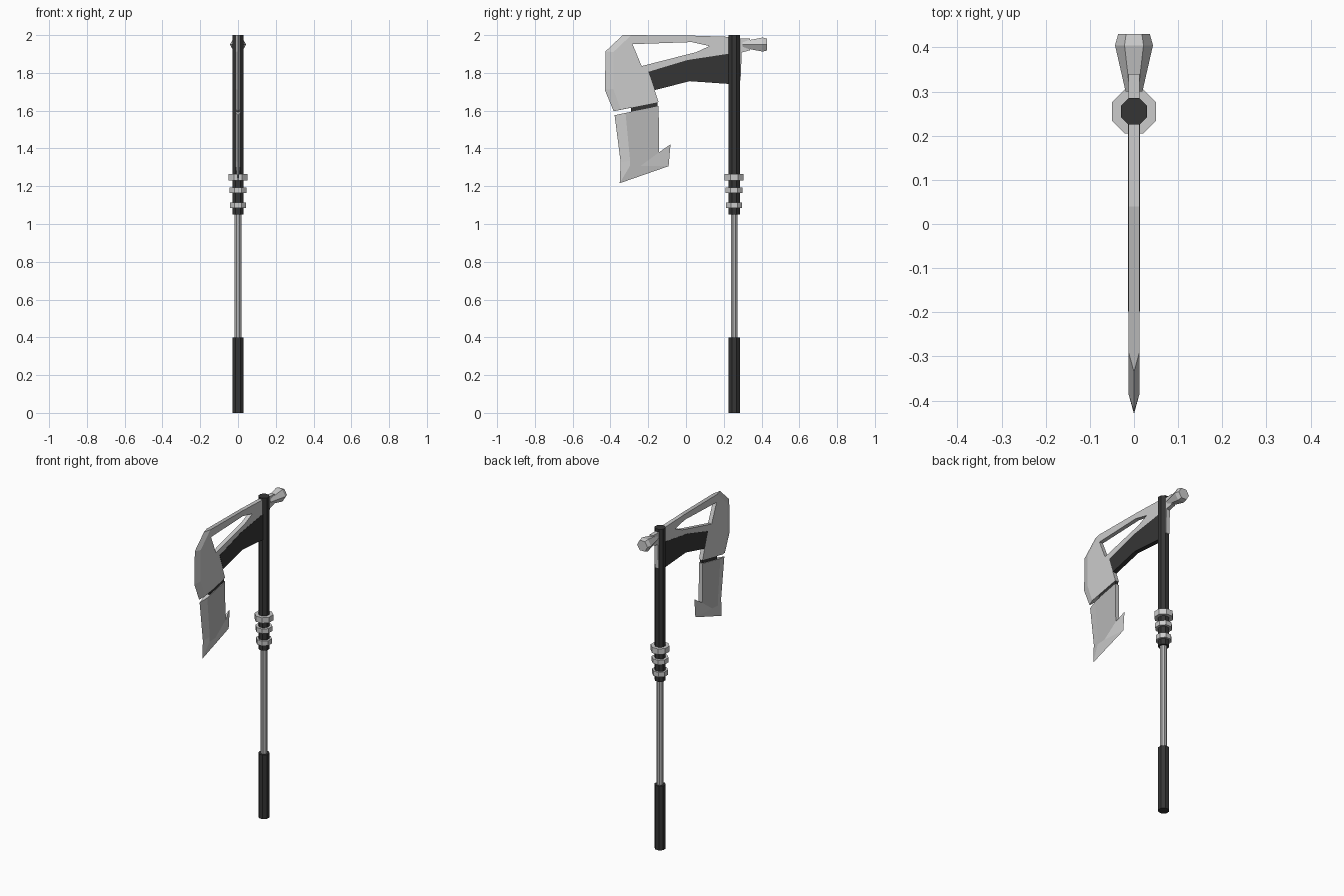
import bpy, bmesh, math
from mathutils import Matrix

if "Cube" in bpy.data.objects:
    bpy.data.objects.remove(bpy.data.objects["Cube"])


def material(name, rgb):
    m = bpy.data.materials.new(name)
    m.diffuse_color = (*rgb, 1)
    m.use_nodes = True
    m.node_tree.nodes["Principled BSDF"].inputs["Base Color"].default_value = m.diffuse_color
    return m


LIGHT = material("light steel", (0.60, 0.60, 0.60))
MID = material("mid steel", (0.47, 0.47, 0.47))
DARK = material("dark grip", (0.036, 0.036, 0.036))
SHAFT_Y = 0.255


def finish(name, bm, *mats):
    bmesh.ops.remove_doubles(bm, verts=bm.verts, dist=1e-5)
    bmesh.ops.recalc_face_normals(bm, faces=bm.faces)
    me = bpy.data.meshes.new(name)
    bm.to_mesh(me)
    bm.free()
    for m in mats:
        me.materials.append(m)
    ob = bpy.data.objects.new(name, me)
    bpy.context.collection.objects.link(ob)
    return ob


def octagon(name, z0, z1, apothem, mat):
    """Upright eight-sided bar with flats facing the axes."""
    bm = bmesh.new()
    r = apothem / math.cos(math.pi / 8)
    bmesh.ops.create_cone(bm, cap_ends=True, segments=8, radius1=r, radius2=r, depth=z1 - z0,
                          matrix=Matrix.Translation((0, SHAFT_Y, (z0 + z1) / 2))
                          @ Matrix.Rotation(math.pi / 8, 4, 'Z'))
    return finish(name, bm, mat)


def plate(name, outline, half, mats, inner=None):
    """Plate in the YZ plane; where inner differs from outline the rim is ground to an edge."""
    inner = [p if q is None else q for p, q in zip(outline, inner or [None] * len(outline))]
    bm = bmesh.new()
    mid = [bm.verts.new((0, *p)) for p in outline]
    n = len(outline)
    for s in (half, -half):
        side = [bm.verts.new((s, *p)) for p in inner]
        bm.faces.new(side)
        for i in range(n):
            j = (i + 1) % n
            bm.faces.new((side[i], side[j], mid[j], mid[i]))
    # merge collapsed corners, leaving clean triangles
    return finish(name, bm, *mats)


# Shaft
octagon("bottom_grip", 0, 0.40, 0.03, DARK)
octagon("steel_rod", 0.39, 1.06, 0.018, MID)
octagon("upper_shaft", 1.05, 2.0, 0.03, DARK)

# Collar rings
for i, (z0, z1, r) in enumerate([(1.085, 1.115, 0.042), (1.163, 1.192, 0.045), (1.23, 1.265, 0.05)]):
    octagon(f"collar_ring_{i + 1}", z0, z1, r, LIGHT)

# Upper blade with its top beam and lower strip
outline = [(0.25, 1.99), (0.04, 1.997), (-0.335, 2.0), (-0.425, 1.915), (-0.43, 1.71), (-0.383, 1.597),
           (-0.145, 1.645), (-0.198, 1.804), (0.008, 1.868), (0.25, 1.905)]
inner = [None, None, (-0.29, 2.0), (-0.385, 1.91), (-0.385, 1.715), (-0.345, 1.605),
         None, None, None, None]
upper = plate("upper_blade", outline, 0.0125, (LIGHT, MID), inner)

# Window through the upper blade
cutter = plate("window_cutter", [(-0.283, 1.952), (0.03, 1.963), (0.124, 1.942), (0.055, 1.91), (-0.235, 1.836)],
               0.1, (LIGHT,))
cutter.hide_render = True
mod = upper.modifiers.new("window", 'BOOLEAN')
mod.operation, mod.solver, mod.object = 'DIFFERENCE', 'EXACT', cutter
bpy.context.view_layer.objects.active = upper
bpy.ops.object.modifier_apply(modifier=mod.name)
bpy.data.objects.remove(cutter)
for f in upper.data.polygons:  # darker top rim over the blade
    f.material_index = int(f.normal.z > 0.9 and f.center.y < 0.04 and f.center.z > 1.98)

# Lower blade with hook
outline = [(-0.378, 1.576), (-0.145, 1.624), (-0.142, 1.38), (-0.082, 1.422), (-0.092, 1.306),
           (-0.351, 1.216), (-0.346, 1.327)]
inner = [(-0.32, 1.588), None, None, (-0.142, 1.38), (-0.24, 1.308), (-0.298, 1.305), (-0.296, 1.335)]
lower = plate("lower_blade", outline, 0.0125, (LIGHT, MID), inner)
for f in lower.data.polygons:
    f.material_index = int(abs(f.normal.x) > 0.999)

# Dark joint between the blades, and dark brace under the beam
plate("blade_joint", [(-0.29, 1.58), (-0.15, 1.61), (-0.15, 1.65), (-0.29, 1.625)], 0.009, (DARK,))
plate("dark_brace", [(-0.198, 1.806), (0.008, 1.868), (0.25, 1.905), (0.25, 1.74), (0.02, 1.756), (-0.166, 1.709)],
      0.0135, (DARK,))

# Back plate and neck behind the shaft
plate("back_plate", [(0.25, 1.983), (0.34, 1.983), (0.34, 1.92), (0.295, 1.908), (0.289, 1.76), (0.25, 1.745)],
      0.0125, (LIGHT,))

# Six-sided hammer knob
bm = bmesh.new()
rings = []
for y, r in [(0.30, 0.019), (0.405, 0.043), (0.43, 0.036)]:
    rings.append([bm.verts.new((r * math.cos(k * math.pi / 3), y, 1.95 + r * math.sin(k * math.pi / 3)))
                  for k in range(6)])
for a, b in zip(rings, rings[1:]):
    for k in range(6):
        bm.faces.new((a[k], a[(k + 1) % 6], b[(k + 1) % 6], b[k]))
bm.faces.new(rings[0])
bm.faces.new(rings[-1])
finish("hammer_knob", bm, LIGHT)
